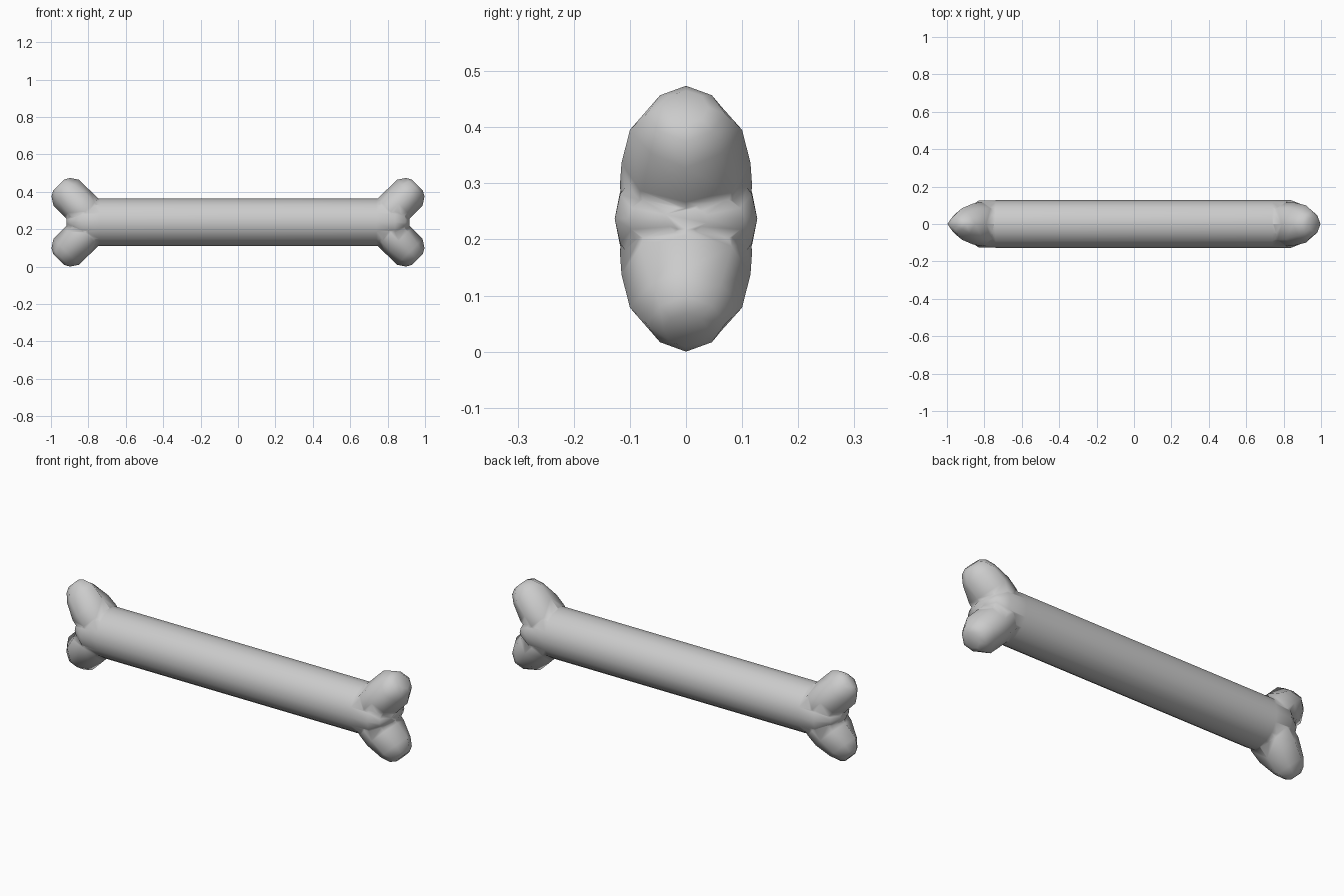
import bpy, bmesh, math
from mathutils import Vector

if "Cube" in bpy.data.objects:
    bpy.data.objects.remove(bpy.data.objects["Cube"])

MID = 0.228   # height of the bone's axis


def loft(name, rings):
    """Closed tube through a list of point rings."""
    bm = bmesh.new()
    vs = [[bm.verts.new(p) for p in ring] for ring in rings]
    n = len(vs[0])
    for a, b in zip(vs, vs[1:]):
        for i in range(n):
            bm.faces.new((a[i], a[(i + 1) % n], b[(i + 1) % n], b[i]))
    bm.faces.new(vs[0])
    bm.faces.new(vs[-1])
    bmesh.ops.recalc_face_normals(bm, faces=bm.faces)
    me = bpy.data.meshes.new(name)
    bm.to_mesh(me)
    bm.free()
    ob = bpy.data.objects.new(name, me)
    bpy.context.collection.objects.link(ob)
    return ob


def shaft_ring(x, ry, rz, n=16):
    return [Vector((x, ry * math.cos(2 * math.pi * i / n),
                    MID + rz * math.sin(2 * math.pi * i / n))) for i in range(n)]


def lobe(name, sx, sz, profile):
    """Knob leaving the shaft at 45 degrees; profile: along, radius, y radius, diagonal fullness."""
    rings = []
    for u, rv, ry, d in profile:
        ring = []
        for c, s in ((1, 0), (d, d), (0, 1), (-d, d), (-1, 0), (-d, -d), (0, -1), (d, -d)):
            v, y = rv * c, ry * s
            x = 0.76 + (u - v) * math.sqrt(0.5)
            z = (u + v) * math.sqrt(0.5)
            ring.append(Vector((sx * x, y, MID + sz * z)))
        rings.append(ring)
    return loft(name, rings)


# Shaft with rounded ends that fill the notch between the knobs
bone = loft("bone", [shaft_ring(*r) for r in (
    (-0.917, 0.03, 0.02), (-0.895, 0.08, 0.05), (-0.83, 0.126, 0.115), (-0.74, 0.127, 0.127),
    (0.74, 0.127, 0.127), (0.84, 0.127, 0.115), (0.895, 0.105, 0.05), (0.917, 0.04, 0.02))])

# Knobs: full on the right, more pinched on the left
right = ((-0.02, 0.09, 0.10, 0.71), (0.08, 0.098, 0.118, 0.71), (0.14, 0.098, 0.115, 0.71),
         (0.224, 0.097, 0.10, 0.62), (0.265, 0.07, 0.07, 0.66), (0.281, 0.042, 0.04, 0.7))
left = ((-0.02, 0.09, 0.10, 0.71), (0.08, 0.098, 0.118, 0.71), (0.14, 0.098, 0.11, 0.71),
        (0.224, 0.097, 0.085, 0.6), (0.265, 0.07, 0.05, 0.6), (0.281, 0.042, 0.025, 0.6))
knobs = [lobe("knob", sx, sz, p) for sx, p in ((1, right), (-1, left)) for sz in (1, -1)]

# Fuse the knobs into the shaft
for k in knobs:
    m = bone.modifiers.new("fuse", 'BOOLEAN')
    m.operation = 'UNION'
    m.solver = 'EXACT'
    m.object = k
bpy.context.view_layer.objects.active = bone
bone.select_set(True)
for m in list(bone.modifiers):
    bpy.ops.object.modifier_apply(modifier=m.name)
for k in knobs:
    bpy.data.objects.remove(k)

# Settle exactly on the ground and shade smooth
low = min(v.co.z for v in bone.data.vertices)
for v in bone.data.vertices:
    v.co.z -= low
bpy.ops.object.shade_smooth()
